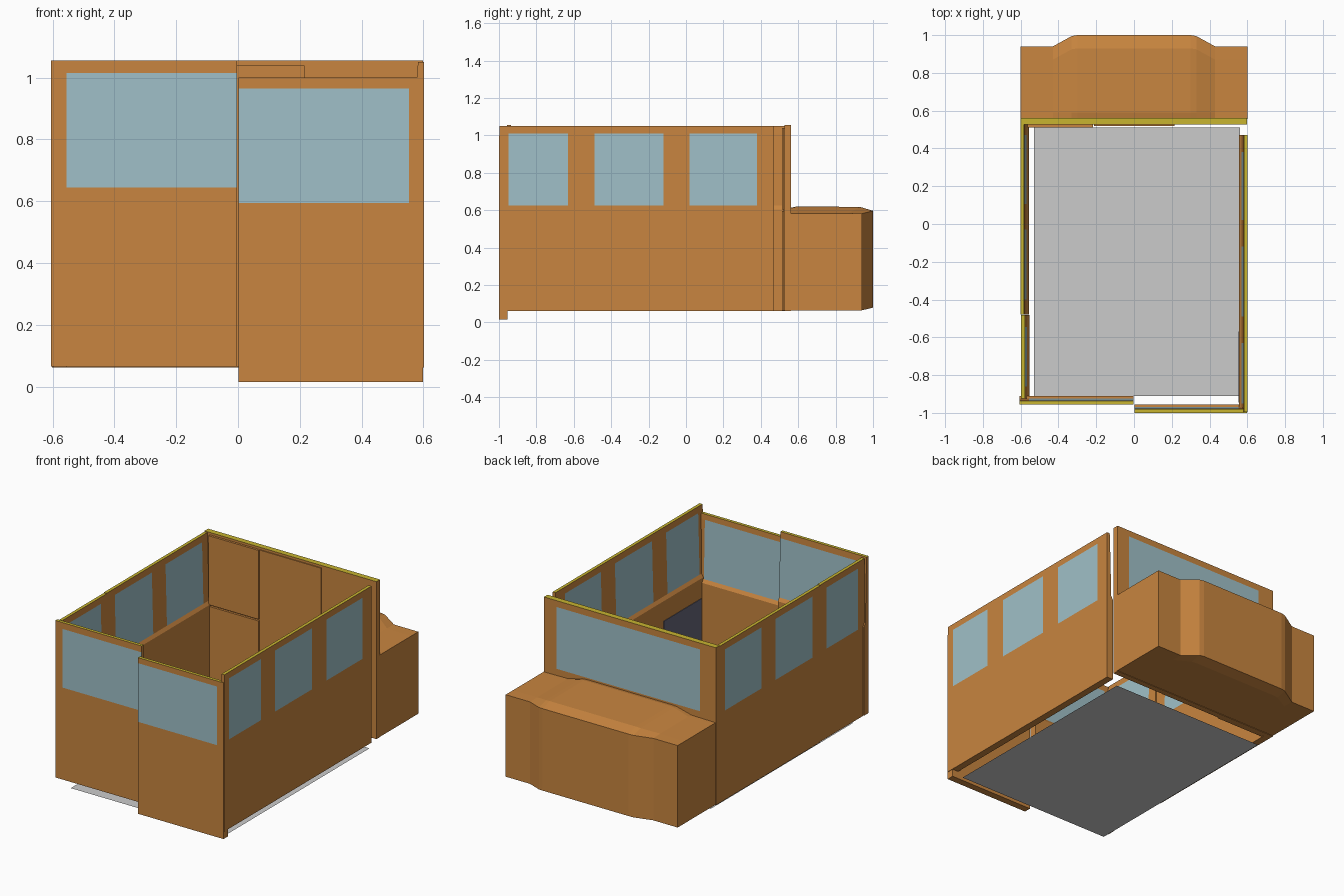
import bpy, bmesh

if "Cube" in bpy.data.objects:
    bpy.data.objects.remove(bpy.data.objects["Cube"])


def material(name, rgb):
    m = bpy.data.materials.new(name)
    m.diffuse_color = (*rgb, 1)
    m.use_nodes = True
    m.node_tree.nodes["Principled BSDF"].inputs["Base Color"].default_value = m.diffuse_color
    return m


WOOD = material("wood", (0.58, 0.235, 0.05))
GLASS = material("glass", (0.35, 0.53, 0.58))
TRIM = material("trim", (0.58, 0.46, 0.03))
SLATE = material("slate", (0.13, 0.13, 0.19))


def finish(name, bm, mats):
    bmesh.ops.remove_doubles(bm, verts=bm.verts, dist=1e-5)
    bmesh.ops.recalc_face_normals(bm, faces=bm.faces)
    mesh = bpy.data.meshes.new(name)
    bm.to_mesh(mesh)
    bm.free()
    for m in mats:
        mesh.materials.append(m)
    ob = bpy.data.objects.new(name, mesh)
    bpy.context.collection.objects.link(ob)
    return ob


def box(name, x, y, z, mat):
    bm = bmesh.new()
    bmesh.ops.create_cube(bm, size=1)
    for v in bm.verts:
        v.co = [r[0] + (c + 0.5) * (r[1] - r[0]) for r, c in zip((x, y, z), v.co)]
    return finish(name, bm, [mat])


def wall(name, place, u0, u1, z0, z1, windows, wz, inner_glass=True,
         depths=(0.045, 0.045, 0.032, 0.022, 0.02)):
    """Panel along u, thickness inwards d: flat outside, sill and slope inside."""
    bm = bmesh.new()
    us = sorted({u0, u1, *[e for w in windows for e in w]})
    zs = [z0, wz[0] - 0.02, wz[0], wz[1], z1]

    def quad(pts, mat):
        f = bm.faces.new([bm.verts.new(place(*p)) for p in pts])
        f.material_index = mat

    for i in range(len(us) - 1):
        a, b = us[i], us[i + 1]
        for j in range(4):
            glazed = j == 2 and (a, b) in windows
            for inner in (False, True):
                d, e = (depths[j], depths[j + 1]) if inner else (0, 0)
                quad([(a, d, zs[j]), (b, d, zs[j]), (b, e, zs[j + 1]), (a, e, zs[j + 1])],
                     1 if glazed and (inner_glass or not inner) else 0)
        for z, d, mat in ((z0, depths[0], 0), (z1, depths[4], 2)):
            quad([(a, 0, z), (b, 0, z), (b, d, z), (a, d, z)], mat)
    for u in (u0, u1):
        for j in range(4):
            quad([(u, 0, zs[j]), (u, depths[j], zs[j]),
                  (u, depths[j + 1], zs[j + 1]), (u, 0, zs[j + 1])], 0)
    return finish(name, bm, [WOOD, GLASS, TRIM])


# Front: two overlapping halves, the right one forward and lower
wall("front_left_wall", lambda u, d, z: (u, -0.956 + d, z),
     -0.605, -0.003, 0.065, 1.055, [(-0.555, -0.003)], (0.645, 1.015))
wall("front_right_wall", lambda u, d, z: (u, -1 + d, z),
     0.002, 0.599, 0.015, 1.0, [(0.002, 0.553)], (0.595, 0.965))

# Side walls with three windows each; the left one is in two pieces
wall("right_wall", lambda u, d, z: (0.602 - d, u, z),
     -0.996, 0.47, 0.062, 1.05, [(-0.95, -0.63), (-0.49, -0.12), (0.02, 0.38)], (0.625, 1.01))
wall("left_wall_rear", lambda u, d, z: (-0.602 + d, u, z),
     -0.478, 0.53, 0.062, 1.05, [(-0.4, -0.03), (0.106, 0.47)], (0.625, 1.01))
wall("left_wall_front", lambda u, d, z: (-0.598 + d, u, z),
     -0.925, -0.483, 0.062, 1.05, [(-0.86, -0.545)], (0.625, 1.01))
box("right_lower_lining", (0.554, 0.558), (-0.945, -0.57), (0.065, 0.48), SLATE)

# Back wall, glazed outside only, with lining panels inside
wall("back_wall", lambda u, d, z: (u, 0.562 - d, z),
     -0.602, 0.598, 0.062, 1.055, [(-0.49, 0.51)], (0.625, 1.015), False,
     (0.036,) * 5)
box("back_lining_lower", (-0.565, -0.217), (0.512, 0.528), (0.065, 0.595), WOOD)
box("back_lining_upper", (-0.565, -0.217), (0.512, 0.528), (0.605, 1.04), WOOD)
box("back_lining_middle", (-0.213, 0.215), (0.52, 0.53), (0.065, 1.04), WOOD)

# Bonnet: crowned top over a bowed front, lofted over columns in x
half = [(0.6, 0.94, 0, 0), (0.43, 0.94, 0.003, 0), (0.33, 0.995, 0.034, 0.013)]
cols = [(-x, *r) for x, *r in half] + [(-0.3, 1.0, 0.038, 0.015), (0.3, 1.0, 0.038, 0.015)]
cols += [(x, *r) for x, *r in reversed(half)]
bm = bmesh.new()
rings = []
for x, yf, crown, lift in cols:
    top = 0.582
    ring = [(x, 0.555, 0.065), (x, 0.555, top + crown * 0.8), (x, 0.59, top + crown),
            (x, yf - 0.07, top + crown * 0.95), (x, yf, top + lift),
            (x, yf, 0.065 + lift), (x, yf - 0.07, 0.065)]
    rings.append([bm.verts.new(p) for p in ring])
for a, b in zip(rings, rings[1:]):
    for i in range(7):
        k = (i + 1) % 7
        bm.faces.new((a[i], a[k], b[k], b[i]))
bm.faces.new(rings[0])
bm.faces.new(rings[-1])
finish("bonnet", bm, [WOOD])

# Floor sheet
bm = bmesh.new()
bm.faces.new([bm.verts.new(p) for p in
              ((-0.53, -0.91, 0), (0.56, -0.91, 0), (0.56, 0.51, 0), (-0.53, 0.51, 0))])
finish("floor", bm, [])
